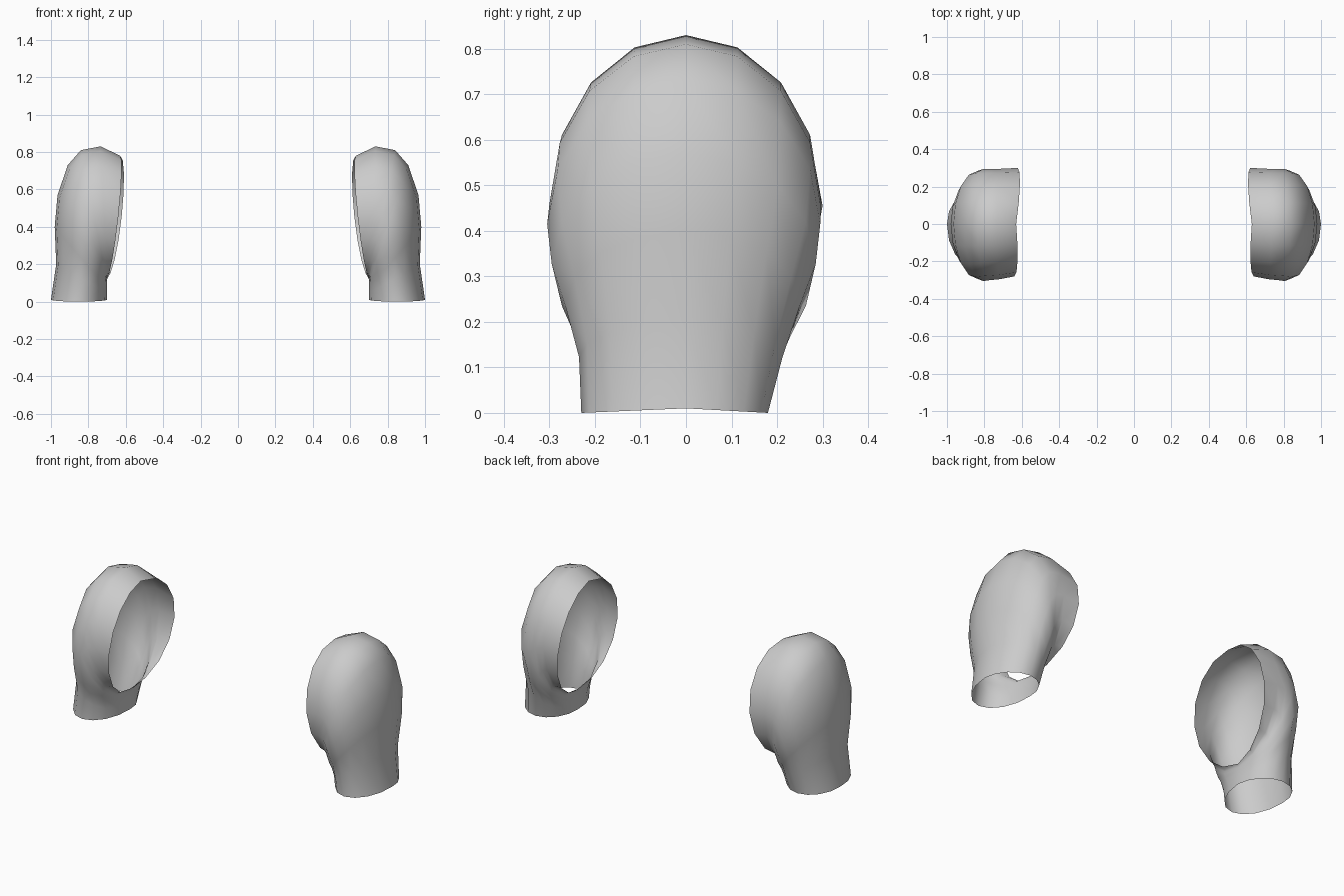
import bpy, bmesh
from math import sin, cos, pi

if "Cube" in bpy.data.objects:
    bpy.data.objects.remove(bpy.data.objects["Cube"])

# Rings swing from the upright armhole to the level cuff:
# outer point (x, z), underarm point (x, z), front and back half widths
RINGS = [
    ((0.63, 0.78), (0.70, 0.13), 0.28, 0.30),
    ((0.735, 0.83), (0.70, 0.12), 0.295, 0.295),
    ((0.84, 0.81), (0.70, 0.11), 0.30, 0.295),
    ((0.91, 0.73), (0.70, 0.10), 0.305, 0.295),
    ((0.965, 0.57), (0.70, 0.085), 0.295, 0.285),
    ((0.98, 0.40), (0.70, 0.07), 0.265, 0.25),
    ((0.972, 0.20), (0.70, 0.045), 0.235, 0.212),
    ((1.00, 0.01), (0.70, 0.01), 0.23, 0.18),
]
SIDES = 16


def ring_points(index):
    (tx, tz), (bx, bz), front, back = RINGS[index]
    points = []
    for k in range(SIDES):
        a = 2 * pi * k / SIDES
        c, s = cos(a), sin(a)
        x = (tx + bx) / 2 + c * (tx - bx) / 2
        z = (tz + bz) / 2 + c * (tz - bz) / 2
        y = s * (back if s > 0 else front)
        if index == 0:                      # armhole edge bows inward
            x -= abs(s) * (0.043 if s > 0 else 0.025)
        if index == len(RINGS) - 1:         # cuff dips front and back
            z -= 0.01 * abs(s)
        points.append((x, y, z))
    return points


# Open sleeve shell, lofted through the rings
bm = bmesh.new()
rings = [[bm.verts.new(p) for p in ring_points(i)] for i in range(len(RINGS))]
for r0, r1 in zip(rings, rings[1:]):
    for k in range(SIDES):
        n = (k + 1) % SIDES
        bm.faces.new((r0[k], r1[k], r1[n], r0[n]))
bmesh.ops.recalc_face_normals(bm, faces=bm.faces[:])
mesh = bpy.data.meshes.new("shoulder_sleeves")
bm.to_mesh(mesh)
bm.free()
sleeves = bpy.data.objects.new("shoulder_sleeves", mesh)
bpy.context.collection.objects.link(sleeves)

# Smooth shading, then mirror for the opposite shoulder
bpy.context.view_layer.objects.active = sleeves
sleeves.select_set(True)
bpy.ops.object.shade_smooth_by_angle(angle=0.7)
mirror = sleeves.modifiers.new("opposite_side", 'MIRROR')
mirror.use_axis[0] = True
